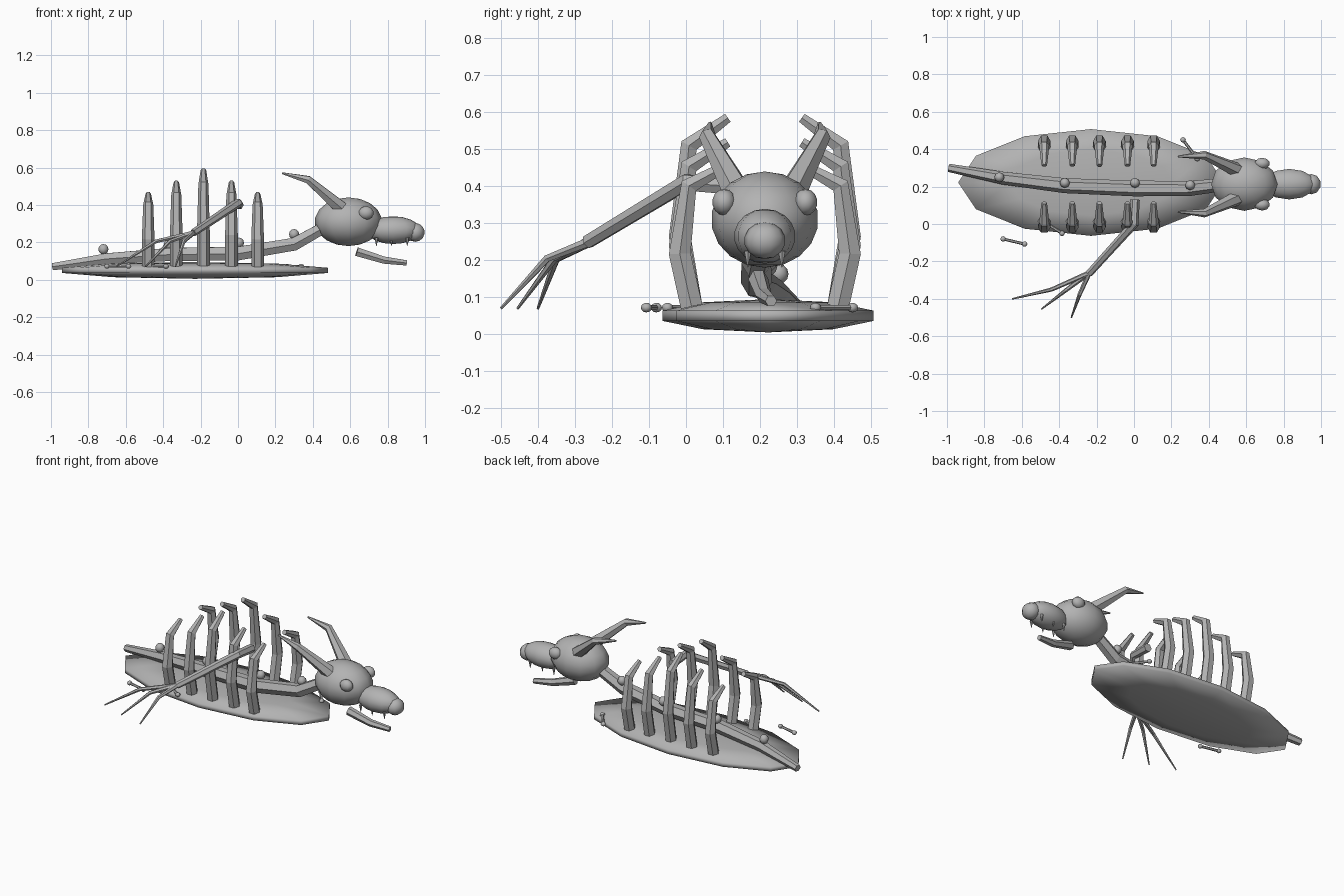
import bpy, bmesh, math
from mathutils import Vector

if "Cube" in bpy.data.objects:
    bpy.data.objects.remove(bpy.data.objects["Cube"])

MID = 0.213  # side-to-side symmetry line of the body

bone = bpy.data.materials.new("bone_grey")
bone.diffuse_color = (0.45, 0.45, 0.45, 1)
bone.use_nodes = True
bone.node_tree.nodes["Principled BSDF"].inputs["Base Color"].default_value = bone.diffuse_color


def finish(name, bm, smooth):
    bmesh.ops.recalc_face_normals(bm, faces=bm.faces)
    for f in bm.faces:
        f.smooth = smooth
    me = bpy.data.meshes.new(name)
    bm.to_mesh(me)
    bm.free()
    me.materials.append(bone)
    ob = bpy.data.objects.new(name, me)
    bpy.context.collection.objects.link(ob)
    return ob


def ball(name, loc, size, segs=12, rings=7):
    """Smooth ellipsoid."""
    bm = bmesh.new()
    bmesh.ops.create_uvsphere(bm, u_segments=segs, v_segments=rings, radius=1)
    for v in bm.verts:
        v.co = Vector(loc) + Vector(a * b for a, b in zip(v.co, size))
    return finish(name, bm, True)


def tube(name, pts, radii, sides=6):
    """Flat-faced tapering tube along a path."""
    pts = [Vector(p) for p in pts]
    bm = bmesh.new()
    loops, side = [], None
    for i, p in enumerate(pts):
        a = (p - pts[i - 1]).normalized() if i else Vector()
        b = (pts[i + 1] - p).normalized() if i < len(pts) - 1 else Vector()
        t = (a + b).normalized()
        if side is None:
            ref = Vector((1, 0, 0)) if abs(t.x) < 0.7 else Vector((0, 1, 0))
            side = ref
        side = (side - t * side.dot(t)).normalized()
        up = t.cross(side)
        loops.append([bm.verts.new(p + radii[i] * (math.cos(k) * side + math.sin(k) * up))
                      for k in (math.tau * j / sides for j in range(sides))])
    for l0, l1 in zip(loops, loops[1:]):
        for j in range(sides):
            k = (j + 1) % sides
            bm.faces.new((l0[j], l0[k], l1[k], l1[j]))
    bm.faces.new(loops[0])
    bm.faces.new(loops[-1])
    return finish(name, bm, False)


# ground mound
ball("ground_mound", (-0.23, 0.222, 0.05), (0.747, 0.30, 0.045), 12, 5)

# backbone from tail to neck, with knobs on top
tube("spine",
     [(-0.99, 0.30, 0.07), (-0.70, 0.245, 0.112), (-0.37, 0.205, 0.135),
      (0.0, 0.19, 0.14), (0.30, 0.19, 0.19), (0.47, 0.21, 0.285)],
     [0.022, 0.034, 0.04, 0.042, 0.04, 0.035])
for x, y, z in ((-0.72, 0.25, 0.163), (-0.37, 0.22, 0.185), (0.005, 0.22, 0.197), (0.30, 0.208, 0.243)):
    ball("spine_knob", (x, y, z), (0.027, 0.027, 0.028), 8, 6)

# ribs: out from the ground, then curling inward, tallest in the middle
for x, h in ((-0.48, 0.75), (-0.33, 0.87), (-0.185, 1), (-0.035, 0.87), (0.105, 0.75)):
    for s in (-1, 1):
        tube("rib", [(x, MID + s * dy, 0.075 + dz * h) for dy, dz in
                     ((0.198, 0), (0.23, 0.19), (0.205, 0.435), (0.10, 0.51))],
             [0.034, 0.034, 0.027, 0.015])

# skull
ball("skull", (0.59, MID, 0.31), (0.18, 0.145, 0.13), 12, 9)
ball("snout", (0.83, MID, 0.265), (0.145, 0.083, 0.074), 12, 9)
ball("nose", (0.948, MID, 0.253), (0.052, 0.056, 0.05), 10, 7)
for s in (-1, 1):
    ball("eye", (0.685, MID + s * 0.11, 0.357), (0.042, 0.032, 0.036), 10, 7)
    tube("horn", [(0.55, MID + s * 0.075, 0.385), (0.375, MID + s * 0.155, 0.535),
                  (0.235, MID + s * 0.148, 0.57)], [0.04, 0.023, 0.005])
    for x in (0.74, 0.82, 0.905):
        tube("tooth", [(x, MID + s * 0.046, 0.225), (x, MID + s * 0.046, 0.18)], [0.011, 0.001])

# lower jaw, lying loose below the skull
tube("lower_jaw", [(0.635, 0.195, 0.15), (0.78, 0.21, 0.105), (0.90, 0.23, 0.09)],
     [0.027, 0.022, 0.016])

# wing arm and three wing fingers
tube("wing_arm", [(0.005, 0.13, 0.40), (0.0, 0.0, 0.41), (-0.24, -0.265, 0.25)],
     [0.026, 0.025, 0.02])
for mid, tip in (((-0.44, -0.35, 0.205), (-0.65, -0.40, 0.07)),
                 ((-0.365, -0.355, 0.205), (-0.495, -0.455, 0.07)),
                 ((-0.29, -0.375, 0.205), (-0.335, -0.50, 0.07))):
    tube("wing_finger", [(-0.24, -0.262, 0.25), mid, tip], [0.014, 0.011, 0.004])

# small loose bones
for a, b in (((-0.70, -0.08), (-0.585, -0.107)), ((0.262, 0.45), (0.338, 0.35)),
             ((-0.48, 0.01), (-0.385, -0.05))):
    ends = [(*a, 0.072), (*b, 0.072)]
    tube("loose_bone", ends, [0.008, 0.008])
    for e in ends:
        ball("loose_bone_end", e, (0.015, 0.015, 0.013), 8, 6)
